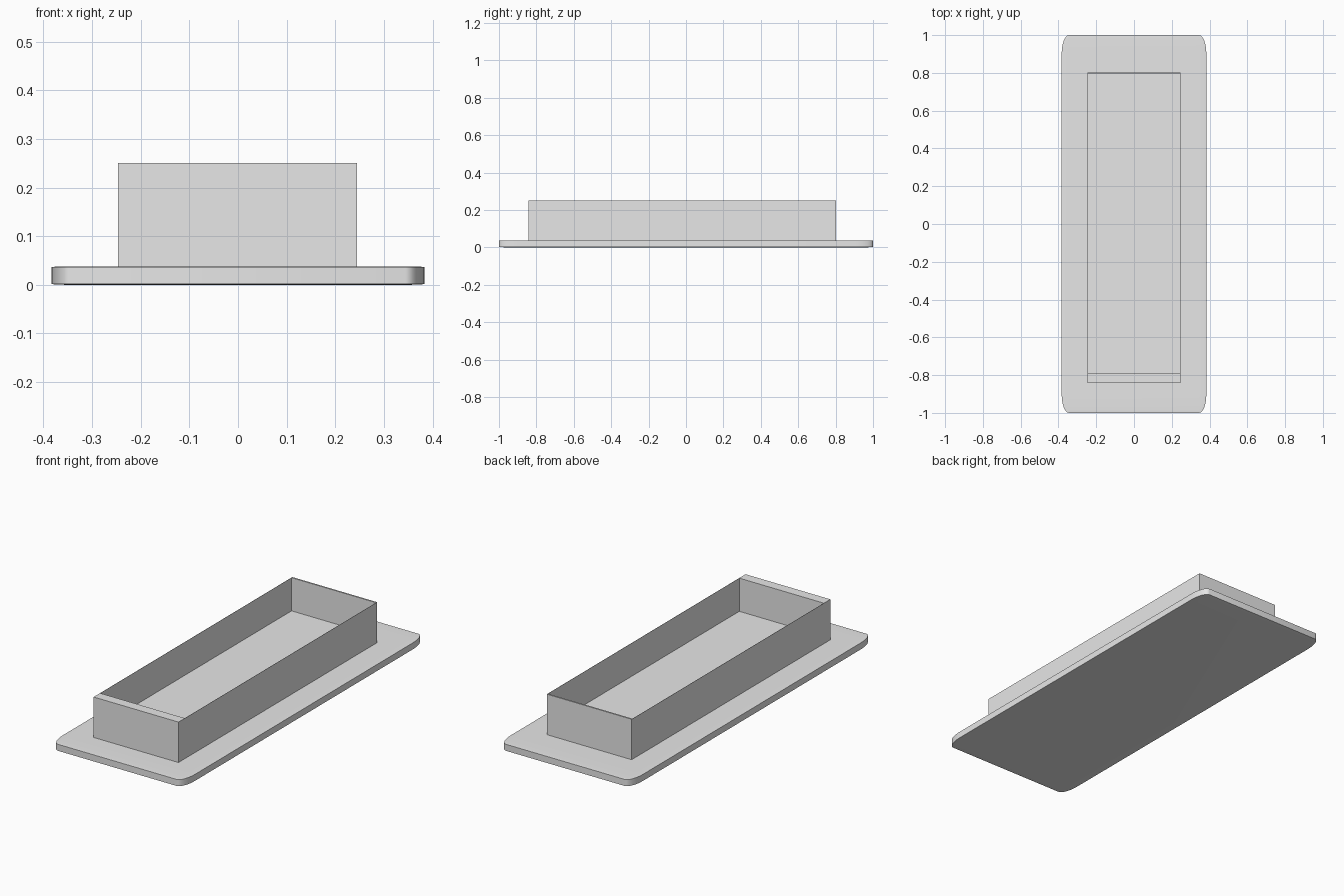
import bpy
import bmesh
from mathutils import Vector

old = bpy.data.objects.get("Cube")
if old:
    bpy.data.objects.remove(old, do_unlink=True)

GREY = (0.8, 0.8, 0.8, 1.0)
grey = bpy.data.materials.new("light_grey")
grey.use_nodes = True
grey.diffuse_color = GREY
next(n for n in grey.node_tree.nodes
     if n.type == "BSDF_PRINCIPLED").inputs["Base Color"].default_value = GREY


def finish(bm, name):
    """Turn a bmesh into a named object with the grey material."""
    bmesh.ops.recalc_face_normals(bm, faces=bm.faces)
    mesh = bpy.data.meshes.new(name)
    bm.to_mesh(mesh)
    bm.free()
    mesh.materials.append(grey)
    obj = bpy.data.objects.new(name, mesh)
    bpy.context.collection.objects.link(obj)
    return obj


def fit_rect(verts, x_range, y_range, z):
    """Move four corner vertices onto a level rectangle."""
    centre = sum((v.co for v in verts), Vector()) / len(verts)
    for v in verts:
        v.co = (x_range[v.co.x > centre.x], y_range[v.co.y > centre.y], z)


# Base plate: a rounded cube flattened, so the rounding stretches with it
bm = bmesh.new()
bmesh.ops.create_cube(bm, size=2)
bmesh.ops.bevel(bm, geom=bm.edges[:], offset=0.1, segments=8,
                profile=0.5, affect="EDGES")
bmesh.ops.scale(bm, vec=(0.383, 1.0, 0.019), verts=bm.verts)
bmesh.ops.translate(bm, vec=(0, 0, 0.019), verts=bm.verts)
plate = finish(bm, "base_plate")
bpy.ops.object.select_all(action="DESELECT")
plate.select_set(True)
bpy.context.view_layer.objects.active = plate
bpy.ops.object.shade_smooth_by_angle(angle=0.52)

# Tray: an open box with paper-thin long sides, a thick front and raised floor
OUT_X, OUT_Y = (-0.247, 0.245), (-0.843, 0.803)
IN_X, IN_Y = (-0.246, 0.244), (-0.79, 0.795)
BOTTOM, RIM, FLOOR = 0.03, 0.25, 0.076

bm = bmesh.new()
bmesh.ops.create_cube(bm, size=2)
fit_rect([v for v in bm.verts if v.co.z < 0], OUT_X, OUT_Y, BOTTOM)
top = max(bm.faces, key=lambda f: f.calc_center_median().z)
fit_rect(top.verts, OUT_X, OUT_Y, RIM)
for height in (RIM, FLOOR):
    bmesh.ops.inset_individual(bm, faces=[top], thickness=0.01)
    fit_rect(top.verts, IN_X, IN_Y, height)
finish(bm, "tray")
